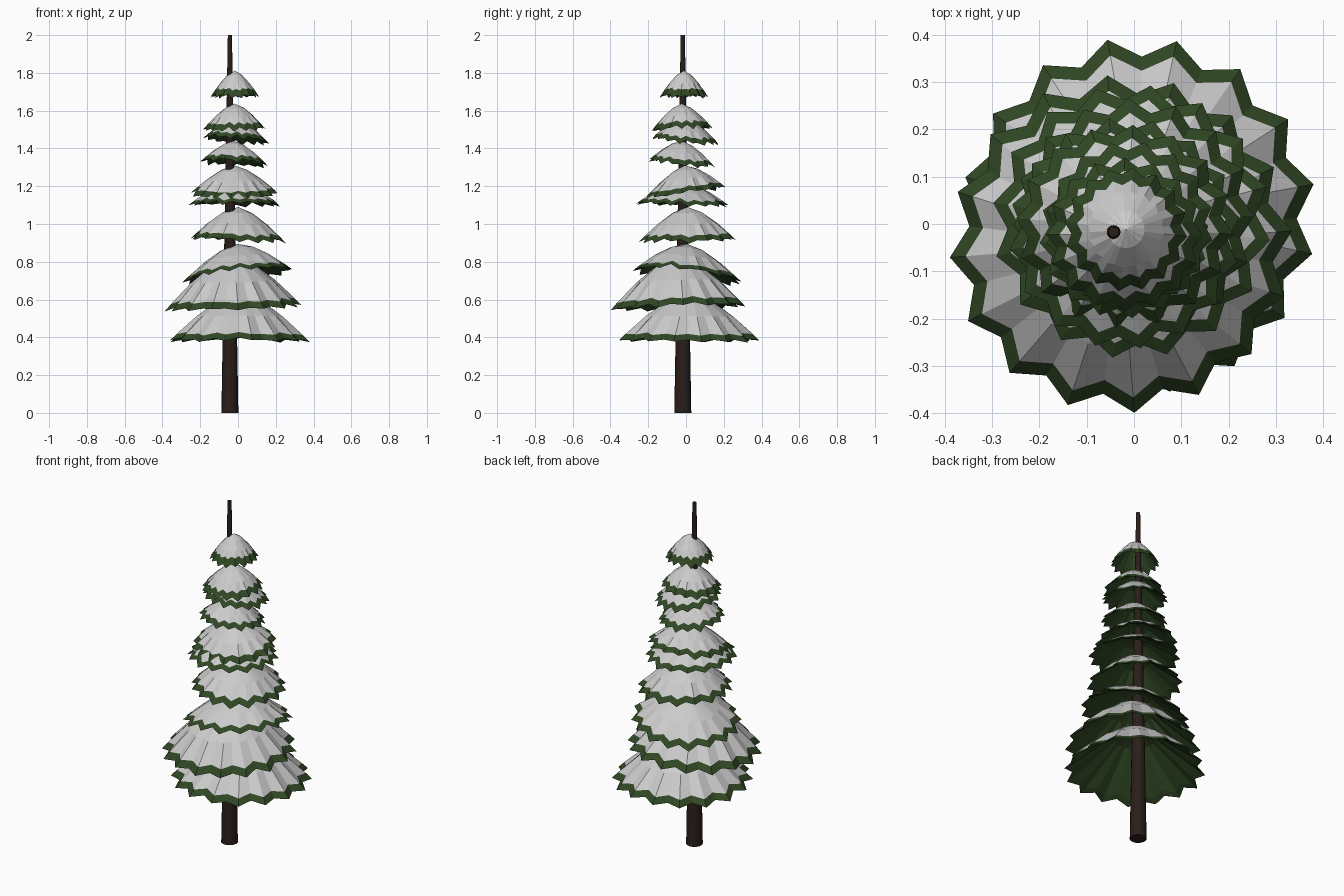
import bpy, bmesh, math, random
from mathutils import Vector

if "Cube" in bpy.data.objects:
    bpy.data.objects.remove(bpy.data.objects["Cube"])

random.seed(4)


def material(name, colour):
    m = bpy.data.materials.new(name)
    m.diffuse_color = (*colour, 1)
    m.use_nodes = True
    m.node_tree.nodes["Principled BSDF"].inputs["Base Color"].default_value = m.diffuse_color
    return m


SNOW = material("snow", (0.8, 0.8, 0.8))
GREEN = material("needles", (0.03, 0.065, 0.018))
BARK = material("bark", (0.022, 0.013, 0.010))
POINTS = 16


def tier(name, x0, x1, y0, y1, apex, rim, tilt_x, tilt_y, phase):
    """Pleated umbrella of branches: snow on top, green rim and underside."""
    cx, cy = (x0 + x1) / 2, (y0 + y1) / 2
    rx, ry = (x1 - x0) / 2, (y1 - y0) / 2
    r = (rx + ry) / 2
    edge = 1 - (0.022 + 0.03 * r) / r          # where the snow stops
    n = POINTS * 2
    jitter = [random.uniform(-0.008, 0.008) for _ in range(n)]
    bm = bmesh.new()

    def ring(t, fold, lower):
        verts = []
        for i in range(n):
            a = (i + phase) * math.tau / n
            tip = i % 2 == 0
            k = t if tip else t * (1 - fold)
            z = apex - (apex - rim) * t ** 1.45 - lower
            z += t * t * (jitter[i] + (-0.006 if tip else 0.008))
            z += t * (tilt_x * math.cos(a) + tilt_y * math.sin(a))
            verts.append(bm.verts.new((cx + rx * k * math.cos(a),
                                       cy + ry * k * math.sin(a), z)))
        return verts

    def skin(a, b, mat):
        for i in range(n):
            j = (i + 1) % n
            bm.faces.new((a[i], b[i], b[j], a[j])).material_index = mat

    def cap(centre, a, mat):
        for i in range(n):
            bm.faces.new((centre, a[i], a[(i + 1) % n])).material_index = mat

    # snowy top, green rim, then the underside back to the middle
    top = [ring(0.3, 0.0, 0), ring(0.62, 0.06, 0), ring(edge, 0.11, 0)]
    lip = ring(1.0, 0.11, 0)
    under = [ring(edge, 0.11, 0.014), ring(0.3, 0.0, 0.014)]
    cap(bm.verts.new((cx, cy, apex)), top[0], 0)
    skin(top[0], top[1], 0)
    skin(top[1], top[2], 0)
    skin(top[2], lip, 1)
    skin(lip, under[0], 1)
    skin(under[0], under[1], 1)
    cap(bm.verts.new((cx, cy, apex - 0.014)), under[1], 1)
    bmesh.ops.recalc_face_normals(bm, faces=bm.faces)
    me = bpy.data.meshes.new(name)
    bm.to_mesh(me)
    bm.free()
    me.materials.append(SNOW)
    me.materials.append(GREEN)
    bpy.context.collection.objects.link(bpy.data.objects.new(name, me))


# Trunk
bpy.ops.mesh.primitive_cone_add(vertices=16, radius1=0.045, radius2=0.011,
                                depth=2, location=(-0.043, -0.017, 1))
trunk = bpy.context.object
trunk.name = "trunk"
trunk.data.materials.append(BARK)
bpy.ops.object.shade_smooth_by_angle(angle=math.radians(40))

# Branch tiers: x range, y range, apex, rim height, tilt in x and y, phase
TIERS = [
    (-0.365, 0.385, -0.360, 0.395, 0.640, 0.385, 0.000, 0.000, 0.9),
    (-0.390, 0.335, -0.400, 0.315, 0.835, 0.560, 0.010, 0.010, 0.4),
    (-0.300, 0.290, -0.285, 0.295, 0.895, 0.730, 0.035, -0.030, 1.3),
    (-0.255, 0.255, -0.250, 0.265, 1.090, 0.920, -0.010, 0.005, 0.2),
    (-0.265, 0.225, -0.265, 0.225, 1.230, 1.105, 0.000, -0.005, 0.7),
    (-0.250, 0.210, -0.220, 0.210, 1.310, 1.165, 0.000, 0.030, 1.6),
    (-0.200, 0.158, -0.200, 0.155, 1.440, 1.325, -0.010, -0.015, 0.5),
    (-0.188, 0.168, -0.180, 0.175, 1.560, 1.445, -0.015, -0.015, 1.1),
    (-0.185, 0.145, -0.185, 0.140, 1.637, 1.505, 0.005, 0.005, 0.0),
    (-0.147, 0.113, -0.143, 0.120, 1.812, 1.675, 0.000, 0.000, 1.4),
]
for i, params in enumerate(TIERS):
    tier(f"branch_tier_{i + 1}", *params)
